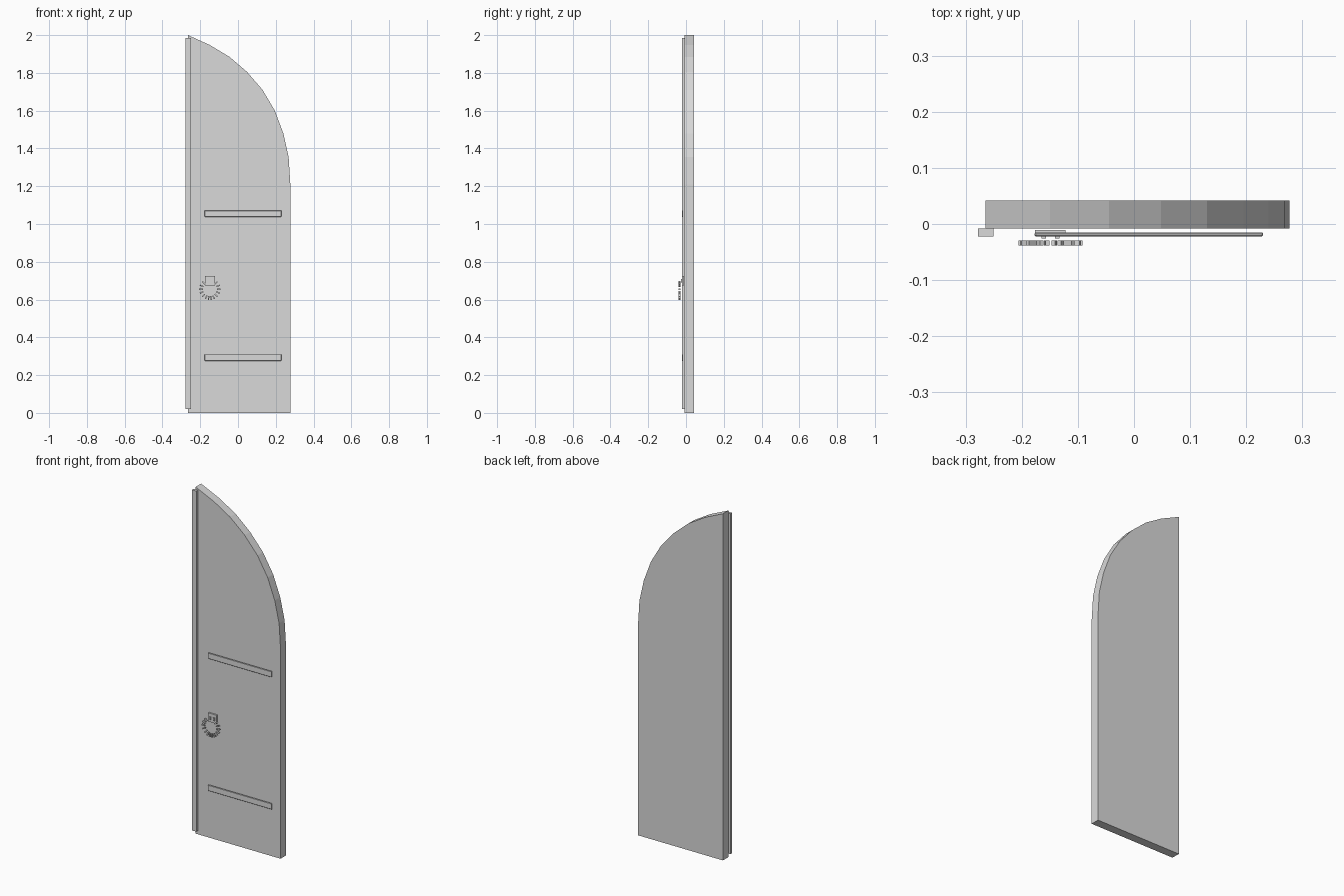
import bpy, bmesh
from math import radians
from mathutils import Matrix, Vector

cube = bpy.data.objects.get("Cube")
if cube:
    bpy.data.objects.remove(cube, do_unlink=True)

grey = bpy.data.materials.new("plain grey")
grey.use_nodes = True
colour = (0.7, 0.7, 0.7, 1)
grey.diffuse_color = colour
grey.node_tree.nodes["Principled BSDF"].inputs["Base Color"].default_value = colour


def finish(name, bm):
    bmesh.ops.recalc_face_normals(bm, faces=bm.faces)
    mesh = bpy.data.meshes.new(name)
    bm.to_mesh(mesh)
    bm.free()
    mesh.materials.append(grey)
    obj = bpy.data.objects.new(name, mesh)
    bpy.context.collection.objects.link(obj)
    return obj


def panel(name, outline, y0, y1):
    """Extrude an x-z outline from y0 to y1."""
    bm = bmesh.new()
    face = bm.faces.new([bm.verts.new((x, y0, z)) for x, z in outline])
    ext = bmesh.ops.extrude_face_region(bm, geom=[face])["geom"]
    moved = [v for v in ext if isinstance(v, bmesh.types.BMVert)]
    bmesh.ops.translate(bm, verts=moved, vec=(0, y1 - y0, 0))
    return finish(name, bm)


def box(name, x0, x1, y0, y1, z0, z1):
    return panel(name, [(x0, z0), (x1, z0), (x1, z1), (x0, z1)], y0, y1)


# Door leaf with half of a pointed arch
arch = [(0.277, 1.21), (0.268, 1.355), (0.24, 1.48), (0.195, 1.6), (0.13, 1.71),
        (0.048, 1.805), (-0.045, 1.885), (-0.15, 1.948), (-0.265, 2)]
panel("door_leaf", [(-0.265, 0), (0.277, 0)] + arch, -0.008, 0.042)

# Cover strip along the closing edge
box("edge_strip", -0.278, -0.25, -0.022, -0.008, 0.02, 1.985)

# Two straps with slightly chamfered ends
for name, z in (("lower_strap", 0.293), ("upper_strap", 1.055)):
    strap = box(name, -0.177, 0.23, -0.022, -0.015, z - 0.017, z + 0.017)
    bevel = strap.modifiers.new("chamfer", "BEVEL")
    bevel.width = 0.002
    bevel.segments = 1

# Handle mounting plate with a pair of studs
cx, cz = -0.149, 0.655
box("handle_plate", cx - 0.027, cx + 0.027, -0.02, -0.011, 0.675, 0.725)
for side, name in ((-1, "right_stud"), (1, "left_stud")):
    x = cx + side * 0.012
    box(name, x - 0.004, x + 0.004, -0.026, -0.02, 0.69, 0.708)

# Broken ring handle: short radial teeth on both sides
for side, name in ((-1, "right_ring_teeth"), (1, "left_ring_teeth")):
    bm = bmesh.new()
    for angle in (45, 22, 0, -22, -45, -65, -82):
        size = Matrix.Diagonal((0.02, 0.009, 0.007, 1))
        turn = Matrix.Rotation(radians(-angle), 4, "Y")
        place = Matrix.Translation(Vector((cx, -0.034, cz)))
        mirror = Matrix.Diagonal((side, 1, 1, 1))
        offset = Matrix.Translation((0.047, 0, 0))
        bmesh.ops.create_cube(bm, size=1, matrix=place @ mirror @ turn @ offset @ size)
    finish(name, bm)
